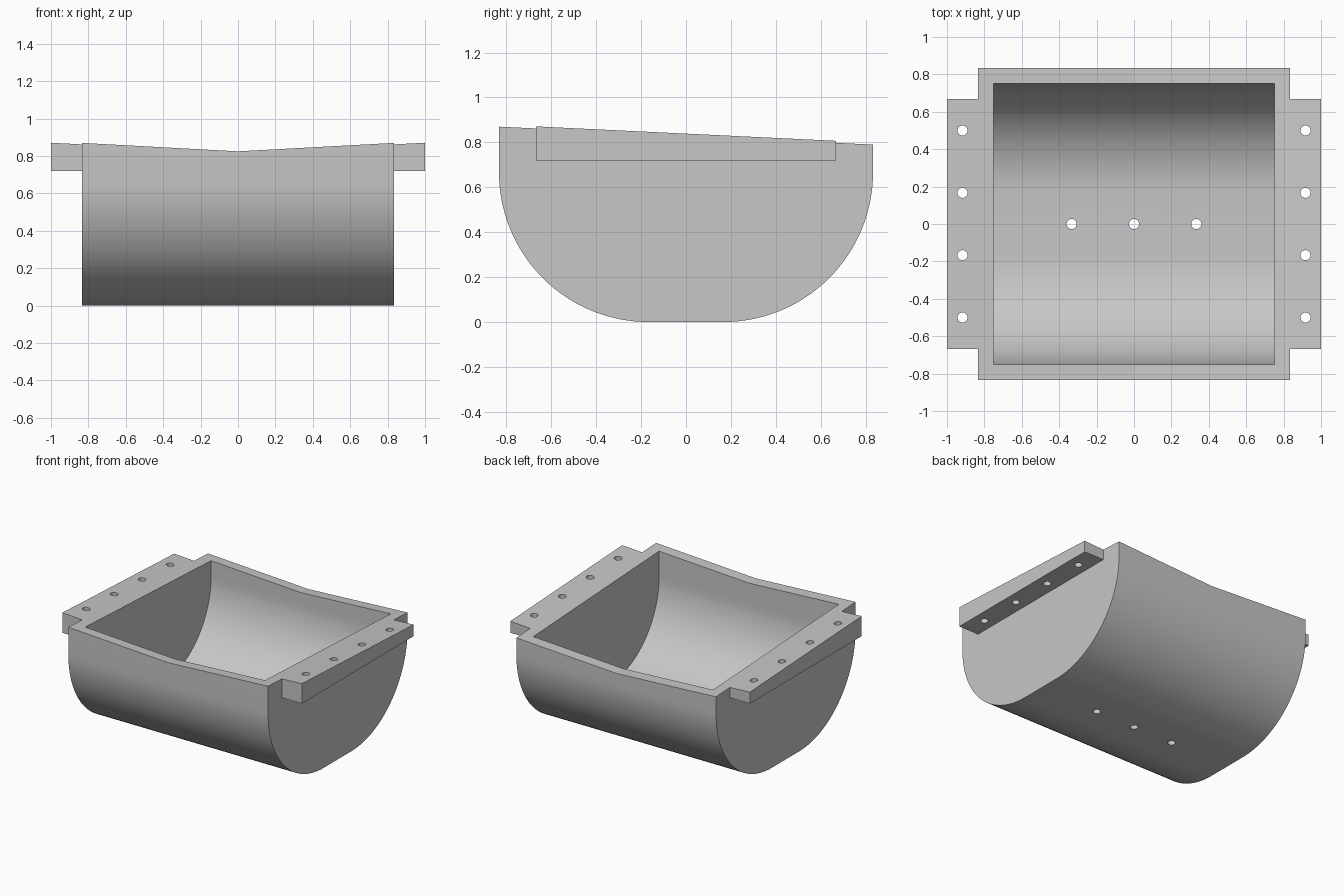
import bpy, bmesh, math
from mathutils import Vector

cube = bpy.data.objects.get("Cube")
if cube:
    bpy.data.objects.remove(cube, do_unlink=True)

HALF = 0.833        # half width of the trough
WALL = 0.083        # wall thickness
RADIUS = 0.667      # outer corner radius
HOLE = 0.027        # bolt hole radius
SLOPE_X, SLOPE_Y, RIM = 0.054, -0.048, 0.785

grey = bpy.data.materials.new("plain grey")
grey.use_nodes = True
colour = (0.57, 0.57, 0.57, 1)
grey.diffuse_color = colour
grey.node_tree.nodes["Principled BSDF"].inputs["Base Color"].default_value = colour


def prism(name, profile, place, start, end):
    """Extrude a closed 2D profile; place(u, v, w) maps it into space."""
    bm = bmesh.new()
    face = bm.faces.new([bm.verts.new(place(u, v, start)) for u, v in profile])
    new = bmesh.ops.extrude_face_region(bm, geom=[face])["geom"]
    shift = Vector(place(0, 0, end)) - Vector(place(0, 0, start))
    bmesh.ops.translate(bm, vec=shift,
                        verts=[g for g in new if isinstance(g, bmesh.types.BMVert)])
    bmesh.ops.recalc_face_normals(bm, faces=bm.faces)
    mesh = bpy.data.meshes.new(name)
    bm.to_mesh(mesh)
    bm.free()
    mesh.materials.append(grey)
    obj = bpy.data.objects.new(name, mesh)
    bpy.context.collection.objects.link(obj)
    return obj


def trough_profile(inset):
    """U shape with rounded lower corners and a flat floor."""
    r, steps = RADIUS - inset, 32
    centre = HALF - RADIUS
    right = []
    for i in range(steps + 1):
        a = math.pi / 2 * i / steps
        right.append((centre + r * math.sin(a), RADIUS - r * math.cos(a)))
    right.append((HALF - inset, 1.1 + inset))
    return right + [(-y, z) for y, z in reversed(right)]


def combine(target, tool, operation):
    mod = target.modifiers.new(tool.name, "BOOLEAN")
    mod.operation, mod.solver, mod.object = operation, "EXACT", tool
    bpy.context.view_layer.objects.active = target
    bpy.ops.object.modifier_apply(modifier=mod.name)
    bpy.data.objects.remove(tool, do_unlink=True)


def along_x(y, z, x):
    return (x, y, z)


def along_z(x, y, z):
    return (x, y, z)


def sheared_y(x, z, y):
    return (x, y, z + SLOPE_Y * y)


# Solid rounded trough
trough = prism("trough", trough_profile(0), along_x, -HALF, HALF)

# Side mounting flanges
for side in (-1, 1):
    inner, outer, depth = side * 0.79, side, 0.667
    outline = [(inner, -depth), (outer, -depth), (outer, depth), (inner, depth)]
    combine(trough, prism("flange", outline, along_z, 0.72, 1.05), "UNION")

# Hollow interior
inside = HALF - WALL
combine(trough, prism("cavity", trough_profile(WALL), along_x, -inside, inside),
        "DIFFERENCE")

# Shallow V rim that also falls toward the back
reach = 1.3
rim_z = RIM + SLOPE_X * reach
rim = [(-reach, rim_z), (0, RIM), (reach, rim_z), (reach, 2), (-reach, 2)]
combine(trough, prism("rim_cutter", rim, sheared_y, -reach, reach), "DIFFERENCE")

# Flange bolt holes and floor drain holes
spots = [(side * 0.917, y / 6) for side in (-1, 1) for y in (-3, -1, 1, 3)]
spots += [(x / 3, 0) for x in (-1, 0, 1)]
for cx, cy in spots:
    ring = [(cx + HOLE * math.cos(math.tau * i / 24),
             cy + HOLE * math.sin(math.tau * i / 24)) for i in range(24)]
    combine(trough, prism("hole_cutter", ring, along_z, -0.2, 1.2), "DIFFERENCE")

# Smooth the curved walls, keep the rim crease crisp
bpy.ops.object.select_all(action="DESELECT")
trough.select_set(True)
bpy.context.view_layer.objects.active = trough
bpy.ops.object.shade_smooth_by_angle(angle=math.radians(5))
